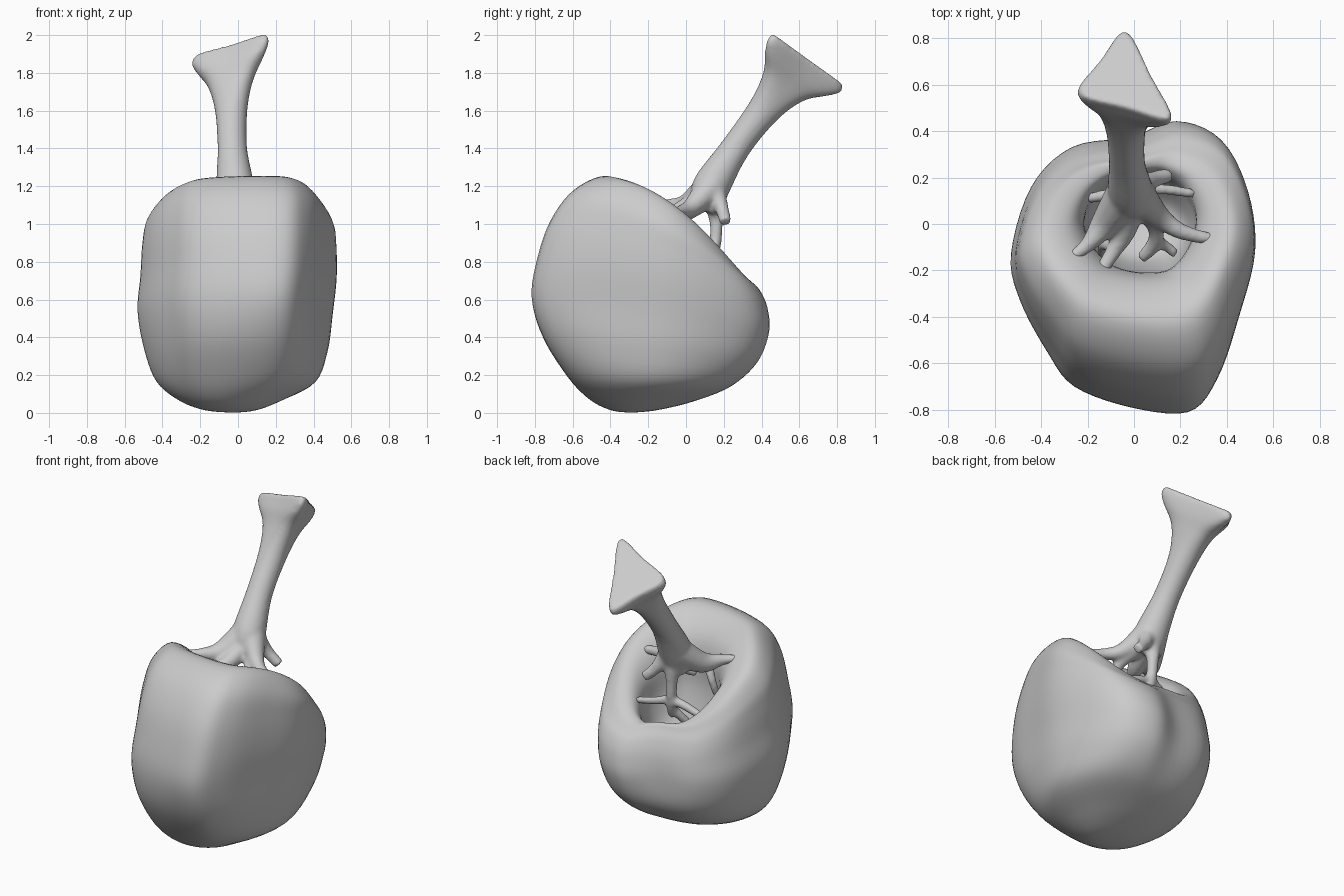
import bpy, bmesh, math
from mathutils import Vector

if "Cube" in bpy.data.objects:
    bpy.data.objects.remove(bpy.data.objects["Cube"])


def catmull(rows, n, closed=False):
    """Smoothly resample rows of numbers, n samples per span."""
    out, m = [], len(rows)
    pick = (lambda i: rows[i % m]) if closed else (lambda i: rows[max(0, min(m - 1, i))])
    for i in range(m if closed else m - 1):
        q = [pick(i + k) for k in (-1, 0, 1, 2)]
        for j in range(n):
            t = j / n
            out.append([0.5 * (2 * b + (c - a) * t + (2 * a - 5 * b + 4 * c - d) * t * t
                        + (3 * b - a - 3 * c + d) * t ** 3) for a, b, c, d in zip(*q)])
    if not closed:
        out.append(list(rows[-1]))
    return out


def loft(bm, rings):
    """Skin a list of equal rings and cap both ends."""
    vs = [[bm.verts.new(p) for p in r] for r in rings]
    n = len(vs[0])
    for a, b in zip(vs, vs[1:]):
        for i in range(n):
            bm.faces.new((a[i], a[(i + 1) % n], b[(i + 1) % n], b[i]))
    bm.faces.new(vs[0][::-1])
    bm.faces.new(vs[-1])


def finish(name, bm):
    bmesh.ops.recalc_face_normals(bm, faces=bm.faces)
    me = bpy.data.meshes.new(name)
    bm.to_mesh(me)
    bm.free()
    for p in me.polygons:
        p.use_smooth = True
    ob = bpy.data.objects.new(name, me)
    bpy.context.collection.objects.link(ob)
    return ob


# Hollow body: tilted rings climb the outside, roll over the rim, go down the cavity
outline = [(0.25, -.81), (0, -.79), (-.25, -.70), (-.37, -.55), (-.49, -.33), (-.53, -.13),
           (-.44, .16), (-.26, .33), (0, .375), (.2, .44), (.39, .36), (.5, .14),
           (.53, -.13), (.46, -.42), (.37, -.68)]
outline = [(x / .53, (y + .185) / .625) for x, y in catmull(outline, 5, True)]
# front y, front z, back y, back z, min x, max x, side bulge, outline weight
rows = [(-.31, .002, -.27, .002, -.05, .00, 0, 0),
        (-.40, .015, -.15, .015, -.18, .10, 0, 0),
        (-.51, .07, .04, .06, -.31, .23, 0, .1),
        (-.63, .19, .25, .14, -.43, .41, 0, .4),
        (-.76, .40, .39, .27, -.495, .475, 0, .7),
        (-.81, .61, .44, .43, -.53, .50, .02, 1),
        (-.78, .82, .43, .56, -.515, .52, .04, 1),
        (-.71, 1.02, .39, .65, -.505, .52, .06, 1),
        (-.59, 1.18, .34, .70, -.48, .505, .08, .95),
        (-.42, 1.255, .30, .73, -.40, .43, .10, .8),
        (-.28, 1.17, .255, .73, -.28, .34, .08, .6),
        (-.215, 1.03, .225, .69, -.22, .275, .03, .5),
        (-.215, .80, .18, .60, -.21, .26, 0, .4),
        (-.15, .56, .10, .50, -.15, .20, 0, .2),
        (-.03, .48, .01, .47, -.01, .03, 0, 0)]
rings = []
for fy, fz, by, bz, x0, x1, bulge, w in catmull(rows, 5):
    ring = []
    for u, v in outline:
        r = math.hypot(u, v)
        k = w + (1 - w) / r
        u2, v2 = u * k, v * k
        s = (v2 + 1) / 2
        ring.append(((x0 + x1) / 2 + (x1 - x0) / 2 * u2, fy + (by - fy) * s,
                     fz + (bz - fz) * s + bulge * (1 - v2 * v2)))
    rings.append(ring)
bm = bmesh.new()
loft(bm, rings)
finish("hollow_body", bm)

# Stem: round shaft that flares into a slanted three-cornered head
bm = bmesh.new()
corners = [Vector((.19, .435, 2.03)), Vector((-.27, .56, 1.89)), Vector((-.035, .87, 1.715))]
mid = sum(corners, Vector()) / 3
tri = []
for i in range(3):
    a, b, c = (corners[(i + k) % 3] - mid for k in (0, 1, 2))
    tri += [(a * .76 + a.lerp(b, .14) * .07 + a.lerp(c, .14) * .07), a.lerp(b, .17),
            a.lerp(b, .5) * .95, a.lerp(b, .83)]
tri = [Vector(p) for p in catmull([tuple(p) for p in tri], 4, True)]
axis = Vector((-.02, .5, .8)).normalized()
e1 = (tri[0] - axis * tri[0].dot(axis)).normalized()
e2 = axis.cross(e1)
if e2.dot(tri[len(tri) // 3]) < 0:
    e2 = -e2
# centre x, y, z, radius, flare
shaft = [(-.01, .09, 1.08, .09, 0), (-.015, .135, 1.2, .1, 0), (-.03, .26, 1.4, .078, 0),
         (-.035, .41, 1.6, .082, .04), (-.035, .51, 1.73, .09, .3),
         (-.035, .565, 1.80, .1, .76), (mid.x, mid.y - .022, mid.z - .04, .1, 1.0),
         (mid.x, mid.y - .003, mid.z - .006, .1, .96), (mid.x, mid.y, mid.z, .1, .86)]
rings = []
for x, y, z, r, f in catmull(shaft, 4):
    ring = []
    for i, p in enumerate(tri):
        a = math.tau * i / len(tri)
        ring.append(Vector((x, y, z)) + ((e1 * math.cos(a) + e2 * math.sin(a)) * r).lerp(p, f))
    rings.append(ring)
loft(bm, rings)


# Branches spreading from the foot of the stem into the cavity
def branch(*pts):
    path = catmull(pts, 5)
    out = []
    for i, p in enumerate(path):
        d = Vector(path[min(i + 1, len(path) - 1)][:3]) - Vector(path[max(i - 1, 0)][:3])
        q = d.to_track_quat('Z', 'Y')
        out.append([Vector(p[:3]) + q @ Vector((p[3] * math.cos(math.tau * k / 12),
                    p[3] * math.sin(math.tau * k / 12), 0)) for k in range(12)])
    loft(bm, out)


branch((-.03, .14, 1.2, .09), (-.12, .01, 1.1, .065), (-.2, -.09, 1.1, .035), (-.28, -.15, 1.11, .022))
branch((-.01, .11, 1.15, .07), (-.04, -.03, 1.07, .05), (-.09, -.12, 1.05, .035), (-.16, -.23, 1.06, .03))
branch((-.09, -.1, 1.03, .03), (-.13, -.09, .93, .025), (-.14, -.13, .82, .022))
branch((.01, .13, 1.19, .085), (.11, .03, 1.09, .05), (.21, -.035, 1.06, .035), (.36, -.07, 1.03, .026))
branch((.03, .1, 1.13, .06), (.09, -.01, 1.04, .037), (.09, -.08, .98, .035), (.03, -.15, .93, .026))
branch((.09, -.07, .99, .03), (.13, -.09, .95, .025), (.18, -.13, .92, .022))
branch((.02, .15, 1.18, .06), (.08, .19, 1.08, .038), (.15, .21, 1.01, .033))
branch((-.01, .14, 1.16, .07), (-.01, .16, 1.02, .04), (.0, .15, .86, .032), (.02, .11, .76, .03))
branch((.0, .14, .88, .03), (.12, .15, .84, .025), (.26, .13, .8, .022))
branch((.0, .15, .88, .03), (-.09, .13, .85, .028), (-.2, .11, .80, .024))
branch((.01, .12, .8, .03), (-.05, .05, .7, .026), (-.1, .0, .6, .02))

stem = finish("branching_stem", bm)
rem = stem.modifiers.new("fuse", 'REMESH')
rem.mode = 'VOXEL'
rem.voxel_size = .011
rem.use_smooth_shade = True
sm = stem.modifiers.new("soften", 'SMOOTH')
sm.factor = .5
sm.iterations = 12
